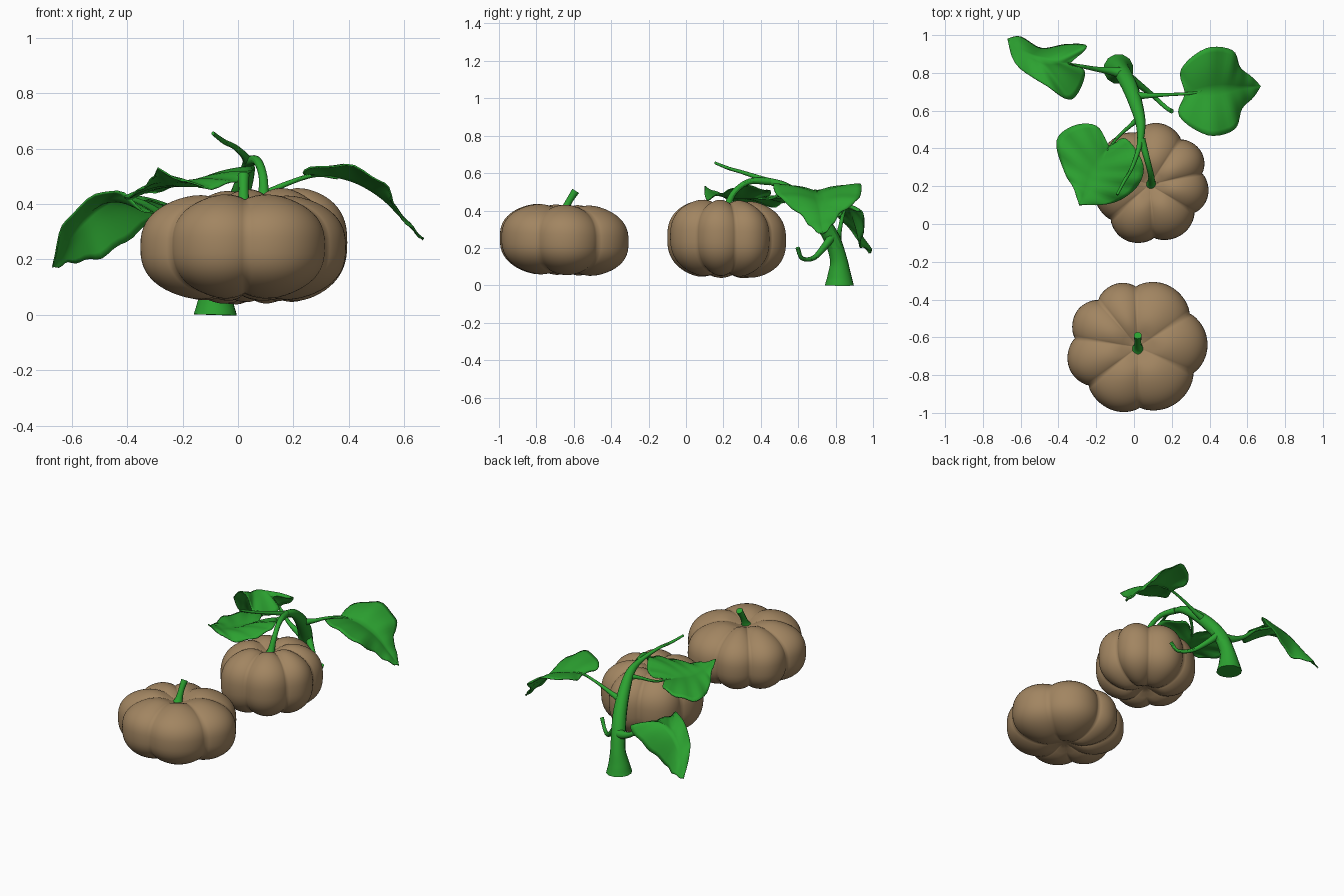
import bpy, bmesh, math
from mathutils import Vector

if "Cube" in bpy.data.objects:
    bpy.data.objects.remove(bpy.data.objects["Cube"])


def material(name, rgb):
    m = bpy.data.materials.new(name)
    m.diffuse_color = (*rgb, 1)
    m.use_nodes = True
    m.node_tree.nodes["Principled BSDF"].inputs["Base Color"].default_value = m.diffuse_color
    return m


TAN = material("pumpkin_skin", (0.36, 0.235, 0.12))
GREEN = material("vine_green", (0.025, 0.36, 0.03))


def spline(pts, n):
    """n+1 samples along a Catmull-Rom curve through pts (any dimension)."""
    p = [Vector(q) for q in pts]
    p = [2 * p[0] - p[1]] + p + [2 * p[-1] - p[-2]]
    out = []
    for k in range(n + 1):
        t = k / n * (len(pts) - 1)
        i = min(int(t), len(pts) - 2)
        t -= i
        a, b, c, d = p[i:i + 4]
        out.append(0.5 * (2 * b + (c - a) * t + (2 * a - 5 * b + 4 * c - d) * t * t
                          + (3 * b - a - 3 * c + d) * t ** 3))
    return out


def grid_mesh(name, rows, mat, closed):
    """Skin a list of equally long point rows."""
    bm = bmesh.new()
    vs = [[bm.verts.new(p) for p in r] for r in rows]
    n = len(rows[0])
    for a, b in zip(vs, vs[1:]):
        for j in range(n if closed else n - 1):
            k = (j + 1) % n
            bm.faces.new((a[j], a[k], b[k], b[j]))
    bmesh.ops.remove_doubles(bm, verts=bm.verts, dist=0.0002)
    bmesh.ops.recalc_face_normals(bm, faces=bm.faces)
    for f in bm.faces:
        f.smooth = True
    me = bpy.data.meshes.new(name)
    bm.to_mesh(me)
    bm.free()
    me.materials.append(mat)
    ob = bpy.data.objects.new(name, me)
    bpy.context.collection.objects.link(ob)
    return ob


def pumpkin(name, centre, half_h, creases, radii, tilt):
    """Ribbed squashed ball; creases are the groove angles, radii one per rib after each."""
    n, sub, rings = len(radii), 18, 36
    rows = []
    for i in range(rings + 1):
        a = math.pi * (i / rings - 0.5)
        rr = max(math.cos(a), 0) ** 0.82
        zz = math.copysign(abs(math.sin(a)) ** 0.78, a)
        zz *= 1 - 0.30 * math.exp(-(rr / 0.27) ** 2)
        row = []
        for j in range(n * sub):
            k, w = j // sub, (j % sub) / sub
            start = creases[k]
            end = creases[k + 1] if k + 1 < n else creases[0] + 360
            th = math.radians(start + (end - start) * w)
            near = radii[k - 1] if w < 0.5 else radii[(k + 1) % n]
            bl = 0.5 - abs(w - 0.5)
            bl = 0.5 + 0.5 * math.sin(math.pi * bl)
            R = radii[k] * bl + near * (1 - bl)
            groove = 1 - math.sin(math.pi * w) ** 0.8
            r = R * rr * (1 - 0.11 * groove)
            x, y = r * math.cos(th), r * math.sin(th)
            z = half_h * zz * (1 - 0.10 * groove * min(1, rr * 2.5))
            row.append(Vector((x, y, z + tilt[0] * x + tilt[1] * y)) + Vector(centre))
        rows.append(row)
    return grid_mesh(name, rows, TAN, True)


def tube(name, pts):
    """Round stalk through points (x, y, z, radius)."""
    cu = bpy.data.curves.new(name, 'CURVE')
    cu.dimensions = '3D'
    cu.bevel_depth = 1
    cu.bevel_resolution = 4
    cu.use_fill_caps = True
    samples = spline(pts, 6 * (len(pts) - 1))
    s = cu.splines.new('POLY')
    s.points.add(len(samples) - 1)
    for q, v in zip(s.points, samples):
        q.co = (*v[:3], 1)
        q.radius = v[3]
    cu.materials.append(GREEN)
    ob = bpy.data.objects.new(name, cu)
    bpy.context.collection.objects.link(ob)
    bpy.ops.object.select_all(action='DESELECT')
    bpy.context.view_layer.objects.active = ob
    ob.select_set(True)
    bpy.ops.object.convert(target='MESH')
    bpy.ops.object.shade_smooth_by_angle()


def leaf(name, side_a, rib, side_b, puff=0.015):
    """Heart-shaped blade lofted from one edge over the mid rib to the other edge."""
    n, m = 30, 8
    a, b = (spline([rib[0]] + s + [rib[-1]], n) for s in (side_a, side_b))
    c = spline(rib, n)
    rows = []
    for i in range(-m, m + 1):
        t = abs(i) / m
        edge = a if i < 0 else b
        rows.append([c[k].lerp(edge[k], t) + Vector((0, 0, puff * math.sin(math.pi * t)
                     * math.sin(math.pi * k / n)
                     + 0.006 * t * math.sin(k * 1.3))) for k in range(n + 1)])
    ob = grid_mesh(name, rows, GREEN, False)
    mod = ob.modifiers.new("thickness", 'SOLIDIFY')
    mod.thickness = 0.006
    mod.offset = 0


# Pumpkins
pumpkin("front_pumpkin", (0.02, -0.652, 0.243), 0.203,
        [-88, -25, 33, 92, 130, 172, 218],
        [0.36, 0.37, 0.365, 0.355, 0.375, 0.38, 0.36], (0, -0.03))
pumpkin("back_pumpkin", (0.082, 0.208, 0.248), 0.22,
        [-85, -32, 12, 55, 105, 160, 222],
        [0.315, 0.315, 0.325, 0.33, 0.31, 0.30, 0.32], (0.04, -0.03))

# Pumpkin stems
tube("front_pumpkin_stem", [(.02, -.66, .375, .042), (.02, -.65, .40, .024),
                            (.02, -.625, .45, .018), (.02, -.59, .505, .021)])
tube("back_pumpkin_stem", [(.09, .21, .385, .038), (.092, .22, .42, .022), (.09, .26, .50, .016),
                           (.07, .34, .555, .016), (.04, .45, .555, .02)])

# Main vine with flared foot
tube("main_vine", [(-.082, .82, 0, .08), (-.08, .82, .05, .066), (-.07, .815, .14, .047),
                   (-.05, .78, .25, .044), (-.02, .72, .345, .042), (.01, .635, .44, .036),
                   (.035, .53, .525, .026), (.03, .42, .565, .015), (-.01, .30, .605, .010),
                   (-.05, .23, .625, .009), (-.09, .155, .655, .007)])

# Curled side shoot and leaf stalks
tube("side_shoot", [(-.03, .78, .26, .024), (.03, .735, .20, .018), (.10, .68, .145, .013),
                    (.165, .62, .145, .011), (.20, .597, .20, .012)])
tube("right_leaf_stalk", [(0, .68, .40, .024), (.08, .68, .43, .014), (.18, .685, .475, .009),
                          (.28, .69, .505, .008), (.36, .70, .495, .006)])
tube("front_leaf_stalk", [(.03, .56, .505, .02), (-.02, .52, .495, .011), (-.09, .455, .465, .008),
                          (-.14, .39, .465, .007)])
tube("left_leaf_stalk", [(-.05, .795, .24, .034), (-.12, .81, .25, .022), (-.20, .82, .29, .013),
                         (-.28, .835, .36, .010), (-.38, .85, .41, .008)])

# Leaves
leaf("right_leaf",
     [(.25, .82, .52), (.38, .93, .54), (.52, .92, .46), (.56, .83, .39), (.62, .78, .32)],
     [(.27, .69, .50), (.34, .70, .50), (.43, .71, .475), (.52, .72, .42), (.60, .725, .34),
      (.67, .73, .27)],
     [(.24, .57, .52), (.39, .47, .54), (.53, .50, .47), (.57, .61, .38), (.63, .67, .31)])
leaf("front_leaf",
     [(-.20, .52, .47), (-.32, .52, .44), (-.41, .44, .42), (-.37, .28, .44), (-.32, .19, .48)],
     [(-.13, .41, .463), (-.17, .34, .465), (-.21, .26, .465), (-.25, .18, .48), (-.29, .10, .525)],
     [(-.04, .45, .50), (.05, .31, .53), (.01, .19, .49), (-.12, .11, .46)])
leaf("left_leaf",
     [(-.26, .80, .36), (-.33, .66, .37), (-.46, .73, .45), (-.62, .84, .34)],
     [(-.34, .85, .41), (-.42, .86, .43), (-.51, .88, .39), (-.60, .92, .29), (-.67, .98, .17)],
     [(-.25, .94, .39), (-.36, .95, .30), (-.49, .93, .21), (-.60, .99, .19)])
